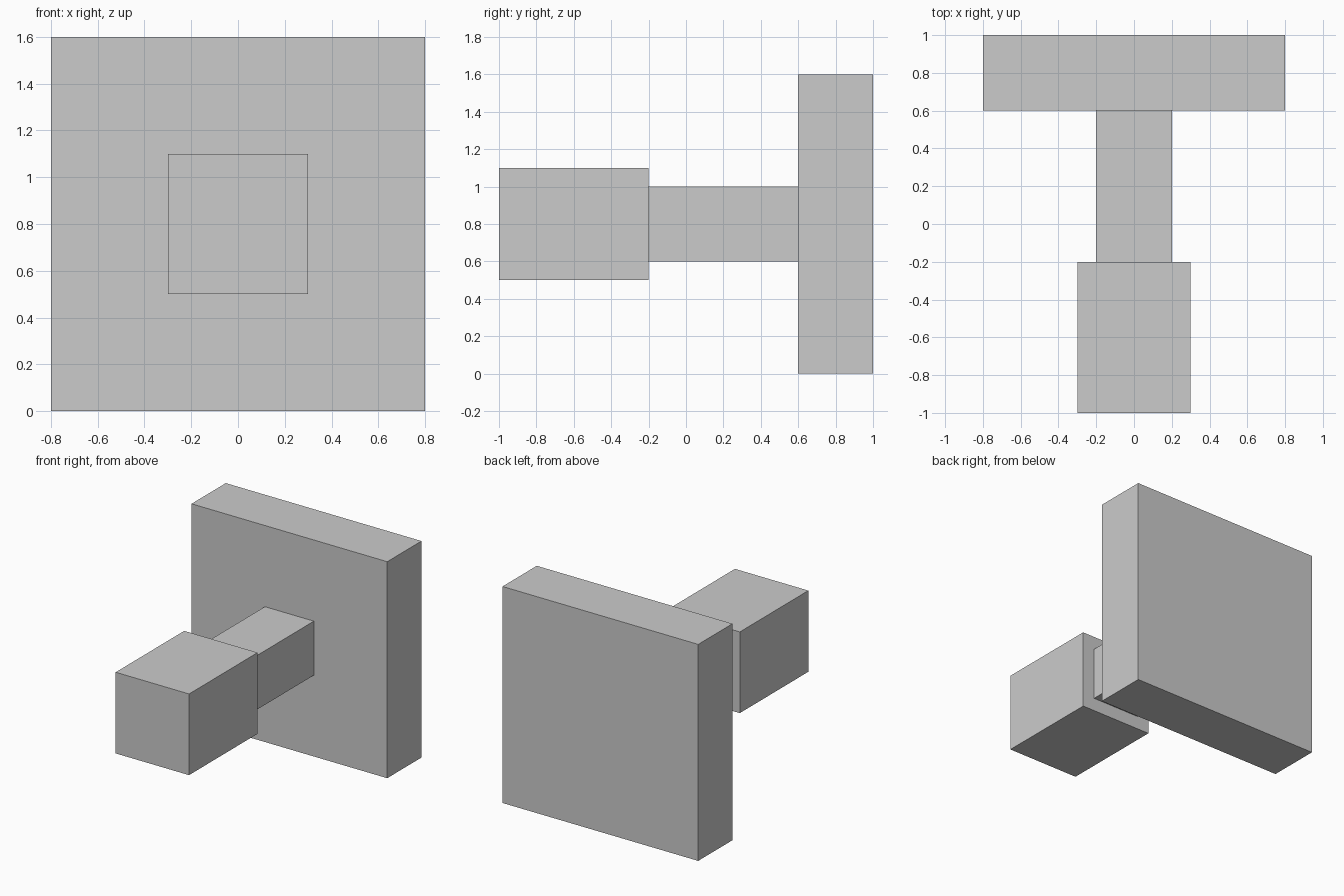
import bpy

if "Cube" in bpy.data.objects:
    bpy.data.objects.remove(bpy.data.objects["Cube"])


def box(name, x, y, z):
    """Axis-aligned box from (min, max) ranges."""
    bpy.ops.mesh.primitive_cube_add(size=1)
    ob = bpy.context.object
    ob.name = ob.data.name = name
    for v in ob.data.vertices:
        v.co = [r[0] if c < 0 else r[1] for c, r in zip(v.co, (x, y, z))]
    return ob


# Square plate at the back
box("back_plate", (-0.8, 0.8), (0.6, 1.0), (0.0, 1.6))
# Thin square neck joining plate and block
box("neck", (-0.2, 0.2), (-0.2, 0.6), (0.6, 1.0))
# Thicker block at the front
box("front_block", (-0.3, 0.3), (-1.0, -0.2), (0.5, 1.1))
